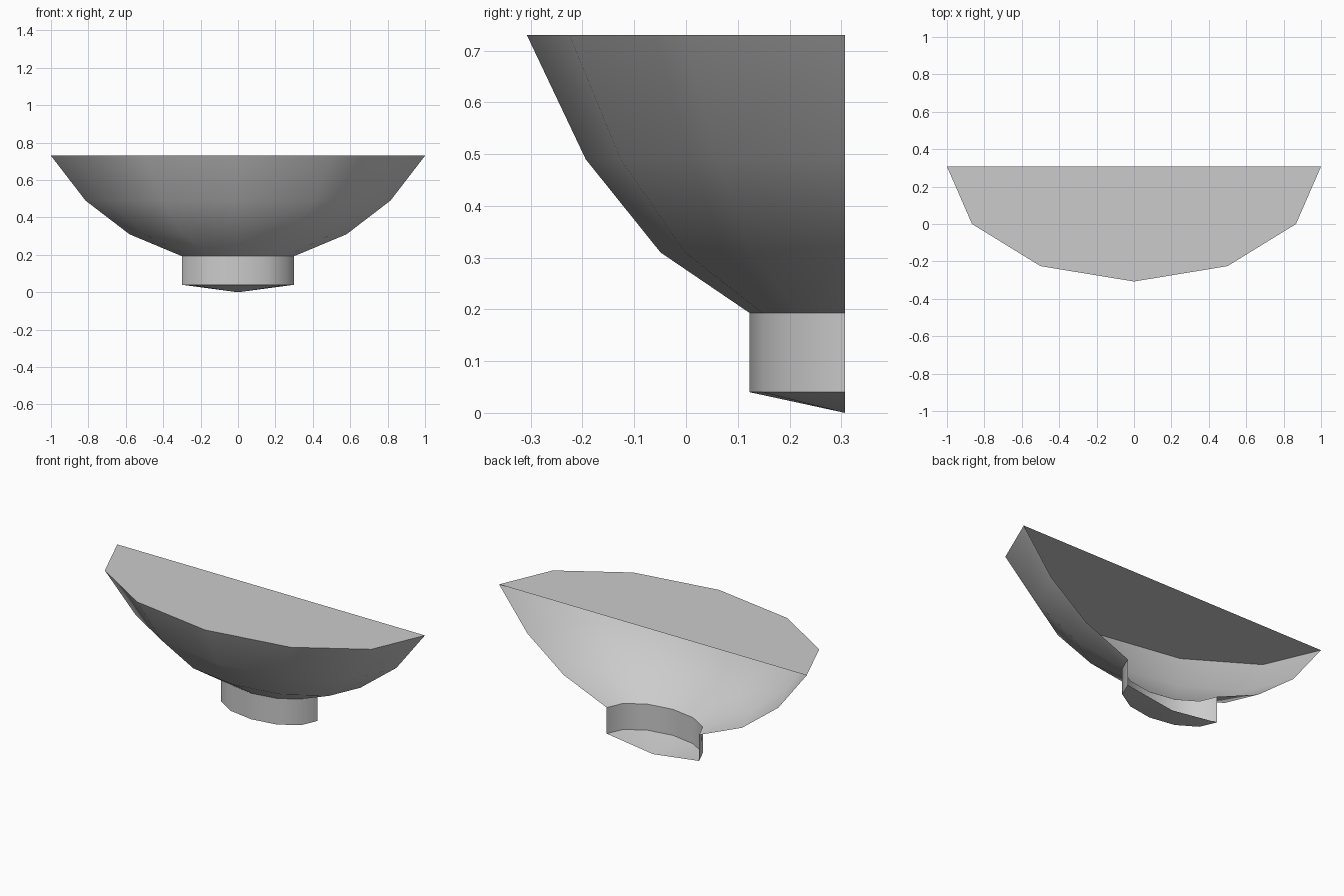
import bpy, bmesh
from math import cos, sin, pi, radians

cube = bpy.data.objects.get("Cube")
if cube:
    bpy.data.objects.remove(cube, do_unlink=True)

SEGMENTS = 6
DEPTH = 0.615          # half-ellipse depth for a half width of 1
BACK = DEPTH / 2       # wall plane

mat = bpy.data.materials.new("light grey")
mat.use_nodes = True
grey = (0.6, 0.6, 0.6, 1)
mat.diffuse_color = grey
mat.node_tree.nodes["Principled BSDF"].inputs["Base Color"].default_value = grey


def half_ring(bm, radius, z):
    """Half ellipse from left to right, bulging to the front."""
    angles = [pi * i / SEGMENTS for i in range(SEGMENTS + 1)]
    return [bm.verts.new((radius * cos(a), BACK - DEPTH * radius * sin(a), z))
            for a in angles]


def half_shell(name, profile, lid=False, tip=None):
    """Half-turned shell, open at the back; profile runs from bottom to top."""
    bm = bmesh.new()
    rings = [half_ring(bm, r, z) for r, z in profile]
    for low, high in zip(rings, rings[1:]):
        for i in range(SEGMENTS):
            bm.faces.new((low[i + 1], low[i], high[i], high[i + 1]))
    if lid:
        bm.faces.new(list(reversed(rings[-1])))
    if tip is not None:
        point = bm.verts.new((0, BACK, tip))
        for a, b in zip(rings[0], rings[0][1:]):
            bm.faces.new((a, b, point))
    bmesh.ops.recalc_face_normals(bm, faces=bm.faces)
    # Turn the shell so that its front faces outward
    bm.normal_update()
    front = min(bm.faces, key=lambda f: f.calc_center_median().y)
    if front.normal.y > 0:
        bmesh.ops.reverse_faces(bm, faces=bm.faces)
    mesh = bpy.data.meshes.new(name)
    bm.to_mesh(mesh)
    bm.free()
    mesh.materials.append(mat)
    obj = bpy.data.objects.new(name, mesh)
    bpy.context.collection.objects.link(obj)
    bpy.ops.object.select_all(action="DESELECT")
    obj.select_set(True)
    bpy.context.view_layer.objects.active = obj
    bpy.ops.object.shade_smooth_by_angle(angle=radians(40))
    return obj


# Flared bowl with a flat lid
half_shell("bowl", [(0.3, 0.193), (0.58, 0.31), (0.815, 0.49), (1, 0.73)], lid=True)

# Short foot with a shallow pointed underside
half_shell("foot", [(0.3, 0.04), (0.3, 0.193)], tip=0.0)
